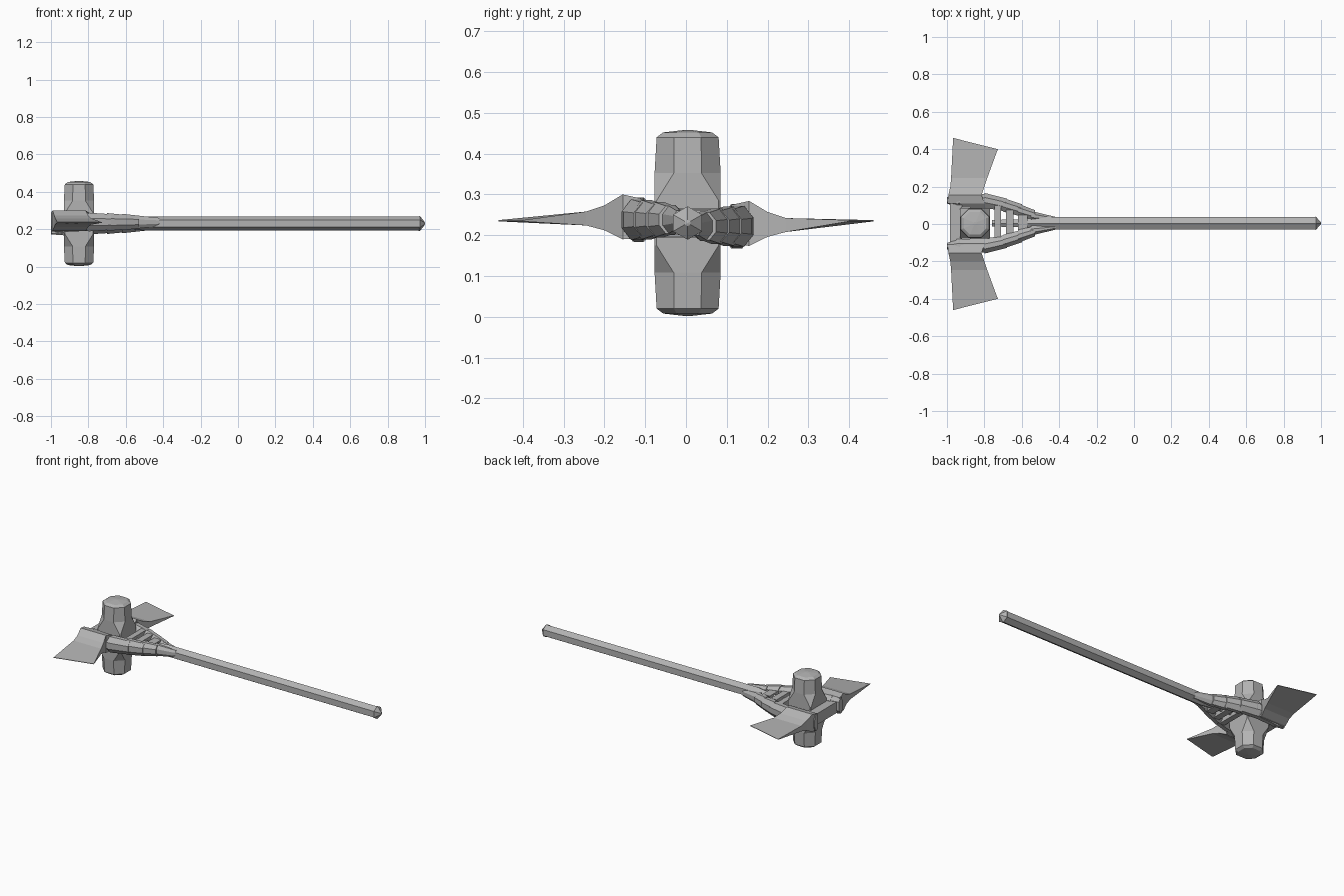
import bpy, bmesh, math
from mathutils import Vector

cube = bpy.data.objects.get("Cube")
if cube:
    bpy.data.objects.remove(cube, do_unlink=True)

steel = bpy.data.materials.new("grey_steel")
steel.use_nodes = True
GREY = (0.45, 0.45, 0.45, 1)
steel.diffuse_color = GREY
steel.node_tree.nodes["Principled BSDF"].inputs["Base Color"].default_value = GREY

YC, ZC = 0.004, 0.23


def loft(name, rings):
    """Skin a list of equal-length point rings and cap both ends."""
    bm = bmesh.new()
    loops = [[bm.verts.new(p) for p in ring] for ring in rings]
    n = len(loops[0])
    for a, b in zip(loops, loops[1:]):
        for i in range(n):
            j = (i + 1) % n
            bm.faces.new((a[i], a[j], b[j], b[i]))
    bm.faces.new(loops[0])
    bm.faces.new(loops[-1])
    bmesh.ops.remove_doubles(bm, verts=bm.verts, dist=0.0001)
    bmesh.ops.recalc_face_normals(bm, faces=bm.faces)
    mesh = bpy.data.meshes.new(name)
    bm.to_mesh(mesh)
    bm.free()
    mesh.materials.append(steel)
    obj = bpy.data.objects.new(name, mesh)
    bpy.context.collection.objects.link(obj)
    return obj


def hex_ring(x, r):
    """Hexagon across the handle axis, with a corner at the top."""
    return [(x, YC + r * math.sin(k * math.pi / 3), ZC + r * math.cos(k * math.pi / 3))
            for k in range(6)]


def head_ring(z, half, flat):
    """Square with cut corners; flat equal to half gives a full square."""
    pts = [(half, -flat), (half, flat), (flat, half), (-flat, half),
           (-half, flat), (-half, -flat), (-flat, -half), (flat, -half)]
    return [(-0.85 + x, YC + y, z) for x, y in pts]


def arm_ring(x, inner, outer, h, side, dz):
    """Bevelled cross-section of a side arm."""
    w = outer - inner
    pts = [(inner, -0.55 * h), (inner, 0.55 * h), (inner + 0.35 * w, h),
           (outer - 0.3 * w, h), (outer, 0.4 * h), (outer, -0.4 * h),
           (outer - 0.3 * w, -h), (inner + 0.35 * w, -h)]
    return [(x, YC + side * y, ZC + dz + z) for y, z in pts]


# Six-sided handle with a pointed end
loft("handle", [hex_ring(x, r) for x, r in
                [(-0.76, 0.02), (-0.6, 0.025), (-0.5, 0.038), (0.965, 0.038),
                 (0.972, 0.041), (0.998, 0.008), (1.0, 0.001)]])

# Hammer head: square waist, cut corners towards both faces
half_head = [(0.055, 0.081, 0.076), (0.122, 0.081, 0.034),
             (0.21, 0.076, 0.033), (0.222, 0.06, 0.027), (0.228, 0.008, 0.004)]
rows = [(ZC - d, h, f) for d, h, f in reversed(half_head)]
rows += [(ZC + d, h, f) for d, h, f in half_head]
loft("hammer_head", [head_ring(*row) for row in rows])

# Arm pieces: start and end as (x, inner, outer, half height)
ARM_PIECES = [
    ((-0.42, 0.01, 0.034, 0.022), (-0.55, 0.012, 0.066, 0.036)),
    ((-0.53, 0.015, 0.07, 0.034), (-0.62, 0.035, 0.105, 0.044)),
    ((-0.60, 0.035, 0.102, 0.038), (-0.70, 0.062, 0.135, 0.048)),
    ((-0.68, 0.062, 0.132, 0.042), (-0.80, 0.083, 0.162, 0.05)),
    ((-0.78, 0.08, 0.158, 0.046), (-0.95, 0.085, 0.155, 0.054)),
    ((-0.93, 0.085, 0.15, 0.055), (-1.0, 0.105, 0.14, 0.05)),
]

# Blade sections from root to edge: y, front x, rear x, top z, bottom z
BLADE = [(0.11, -0.80, -0.998, 0.052, -0.045),
         (0.155, -0.815, -0.992, 0.062, -0.048),
         (0.2, -0.80, -0.982, 0.035, -0.026),
         (0.245, -0.785, -0.978, 0.02, -0.014)]

for side, label in ((1, "back"), (-1, "front")):
    dz = -0.008 * side
    for i, (a, b) in enumerate(ARM_PIECES):
        loft(f"{label}_arm_piece_{i + 1}",
             [arm_ring(*a, side, dz), arm_ring(*b, side, dz)])
    rings = [[(xr, side * y, ZC + dz + t), (xf, side * y, ZC + dz + t),
              (xf, side * y, ZC + dz + b), (xr, side * y, ZC + dz + b)]
             for y, xf, xr, t, b in BLADE]
    # Slanted cutting edge
    tip_z = ZC + 0.007
    rings.append([(-0.967, side * 0.46, tip_z), (-0.728, side * 0.40, tip_z),
                  (-0.728, side * 0.40, tip_z - 0.003),
                  (-0.967, side * 0.46, tip_z - 0.003)])
    loft(f"{label}_blade", rings)


def block(name, x0, x1, half_y, half_z):
    """Flat bar joining the two arms."""
    def ring(x):
        return [(x, YC + sy * half_y, ZC + sz * half_z)
                for sy, sz in ((-1, -1), (1, -1), (1, 1), (-1, 1))]
    return loft(name, [ring(x0), ring(x1)])


# Cross bars between the arms, and the plate behind the head
for i, (x0, x1, hy) in enumerate([(-0.745, -0.71, 0.095), (-0.685, -0.645, 0.07),
                                  (-0.62, -0.57, 0.045)]):
    block(f"cross_bar_{i + 1}", x0, x1, hy, 0.036 - 0.003 * i)
block("end_plate", -0.985, -0.92, 0.11, 0.035)
